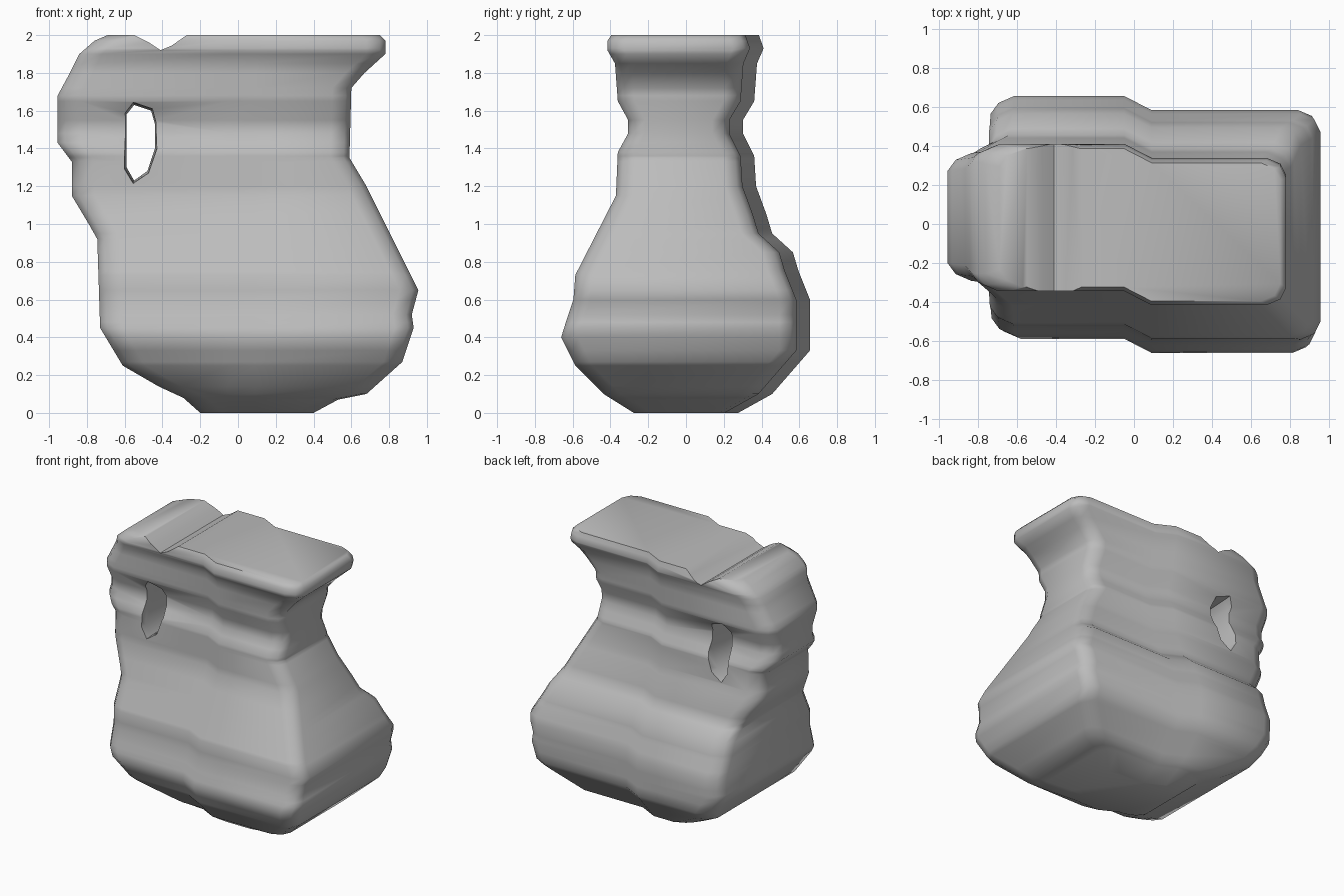
import bpy
import bmesh

old = bpy.data.objects.get("Cube")
if old:
    bpy.data.objects.remove(old)

clay = bpy.data.materials.new("grey_clay")
clay.use_nodes = True
clay.diffuse_color = (0.5, 0.5, 0.5, 1)
clay.node_tree.nodes["Principled BSDF"].inputs["Base Color"].default_value = (0.5, 0.5, 0.5, 1)

# Outline profiles as (height, extent)
LEFT = [(0, -.2), (.08, -.29), (.14, -.42), (.25, -.61), (.45, -.73), (.92, -.745), (1, -.79),
        (1.15, -.88), (1.33, -.88), (1.43, -.955), (1.68, -.955), (1.8, -.89), (1.9, -.84),
        (1.97, -.76), (2, -.69)]
RIGHT = [(0, .4), (.07, .53), (.1, .68), (.27, .87), (.45, .93), (.52, .92), (.65, .955), (.76, .9),
         (1.2, .68), (1.35, .59), (1.72, .6), (1.8, .67), (1.9, .78), (1.97, .78), (2, .75)]
FRONT = [(0, .24), (.1, .4), (.25, .55), (.4, .625), (.48, .6), (.6, .56), (.73, .55), (1.15, .335),
         (1.38, .325), (1.48, .27), (1.55, .27), (1.65, .325), (1.85, .34), (1.92, .38), (1.97, .38), (2, .36)]
BACK = [(0, .24), (.1, .42), (.33, .62), (.6, .62), (.75, .56), (.85, .53), (.95, .42), (1.05, .39),
        (1.2, .335), (1.36, .325), (1.48, .265), (1.55, .265), (1.65, .325), (1.85, .34), (1.93, .375), (2, .35)]


def sample(profile, z):
    for (z0, a), (z1, b) in zip(profile, profile[1:]):
        if z <= z1:
            return a + (b - a) * (z - z0) / (z1 - z0)
    return profile[-1][1]


def loft(name, rings):
    """Bridge equal-length rings and close both ends."""
    bm = bmesh.new()
    loops = [[bm.verts.new(p) for p in ring] for ring in rings]
    n = len(loops[0])
    for low, high in zip(loops, loops[1:]):
        for i in range(n):
            j = (i + 1) % n
            bm.faces.new((low[i], low[j], high[j], high[i]))
    bm.faces.new(loops[0][::-1])
    bm.faces.new(loops[-1])
    bmesh.ops.recalc_face_normals(bm, faces=bm.faces)
    mesh = bpy.data.meshes.new(name)
    bm.to_mesh(mesh)
    bm.free()
    mesh.materials.append(clay)
    obj = bpy.data.objects.new(name, mesh)
    bpy.context.collection.objects.link(obj)
    return obj


def body_ring(z):
    """Rounded rectangle whose two halves are staggered in depth."""
    l, r = sample(LEFT, z), sample(RIGHT, z)
    f, b = sample(FRONT, z), sample(BACK, z)
    step = .036
    columns = [(l, .09, step), (l + .04, .035, step), (l + .12, 0, step), (-.05, 0, step),
               (.09, 0, -step), (r - .1, 0, -step), (r - .03, .03, -step), (r, .09, -step)]
    front = [(x, s - f + inset, z) for x, inset, s in columns]
    back = [(x, s + b - inset, z) for x, inset, s in columns]
    return front + back[::-1]


heights = sorted({z for profile in (LEFT, RIGHT, FRONT, BACK) for z, _ in profile})
jug = loft("jug_body_and_handle", [body_ring(z) for z in heights])

# Handle opening, flared towards front and back
opening = [(-.55, 1.23), (-.48, 1.28), (-.44, 1.4), (-.44, 1.53), (-.46, 1.6), (-.55, 1.63),
           (-.59, 1.58), (-.59, 1.3)]
cx, cz = -.52, 1.43
flare = [(-.6, 1.5), (-.25, 1.1), (-.1, 1), (.16, 1), (.3, 1.1), (.6, 1.5)]
hole = loft("handle_hole_cutter",
            [[(cx + (x - cx) * k, y, cz + (z - cz) * (1 + (k - 1) * .5)) for x, z in opening] for y, k in flare])

# Dip between handle and rim
dip = [(-.55, 2.001), (-.47, 1.96), (-.41, 1.92), (-.35, 1.945), (-.27, 2.001), (-.41, 2.2)]
notch = loft("rim_notch_cutter", [[(x, y, z) for x, z in dip] for y in (-1, 1)])

bpy.context.view_layer.objects.active = jug
for cutter in (hole, notch):
    cutter.hide_render = True
    cut = jug.modifiers.new(cutter.name, "BOOLEAN")
    cut.operation = "DIFFERENCE"
    cut.solver = "EXACT"
    cut.object = cutter
    bpy.ops.object.modifier_apply(modifier=cut.name)
    bpy.data.objects.remove(cutter)

bpy.ops.object.select_all(action="DESELECT")
jug.select_set(True)
bpy.ops.object.shade_smooth_by_angle(angle=.9)
